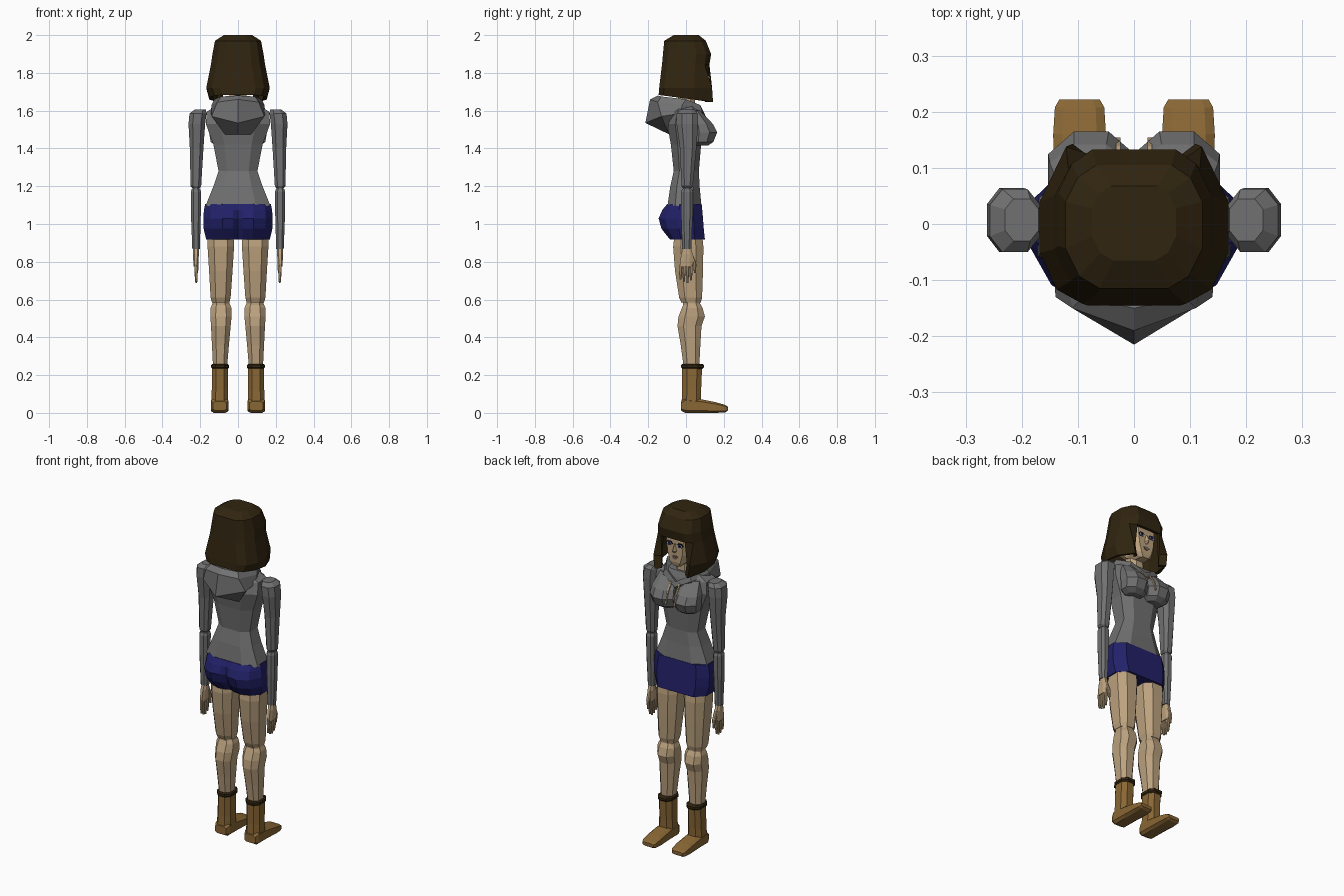
import bpy, bmesh, math

def mat(name, r, g, b):
    m = bpy.data.materials.new(name)
    m.diffuse_color = (r, g, b, 1)
    return m

HAIR = mat("dark_brown", 0.030, 0.018, 0.005)
GREY = mat("hoodie_grey", 0.165, 0.165, 0.165)
NAVY = mat("shorts_navy", 0.016, 0.015, 0.14)
SKIN = mat("skin", 0.50, 0.36, 0.21)
BOOT = mat("boot_tan", 0.25, 0.135, 0.035)
BLACK = mat("black", 0.006, 0.006, 0.006)
WHITE = mat("eye_white", 0.6, 0.6, 0.6)
BLUE = mat("iris_blue", 0.03, 0.03, 0.25)
LIPS = mat("lips", 0.17, 0.13, 0.10)

def finish(name, bm, m):
    bmesh.ops.recalc_face_normals(bm, faces=bm.faces)
    me = bpy.data.meshes.new(name)
    bm.to_mesh(me)
    bm.free()
    me.materials.append(m)
    ob = bpy.data.objects.new(name, me)
    bpy.context.collection.objects.link(ob)
    return ob

def loft(name, rings, m, caps=(True, True)):
    """Skin a list of closed rings of points."""
    bm = bmesh.new()
    vs = [[bm.verts.new(p) for p in r] for r in rings]
    n = len(vs[0])
    for a, b in zip(vs, vs[1:]):
        for i in range(n):
            j = (i + 1) % n
            bm.faces.new((a[i], a[j], b[j], b[i]))
    if caps[0]:
        bm.faces.new(vs[0])
    if caps[1]:
        bm.faces.new(vs[-1])
    return finish(name, bm, m)

def octagon(cx, cy, rx, ry, k=0.5):
    return [(cx + rx * a, cy + ry * b) for a, b in
            ((1, -k), (1, k), (k, 1), (-k, 1), (-1, k), (-1, -k), (-k, -1), (k, -1))]

def limb(name, rings, m, s=1, k=0.5):
    """Rings are (z, x centre, x radius, y back, y front); s flips the side."""
    return loft(name, [[(x, y, z) for x, y in
                octagon(s * cx, (yb + yf) / 2, rx, (yf - yb) / 2, k)]
                for z, cx, rx, yb, yf in rings], m)

def mirror(half):
    """Close a half loop whose first and last points lie on x = 0."""
    return half + [(-x, y, z) for x, y, z in half[-2:0:-1]]

def plate(name, x, z, w, h, y, m, n=6):
    """Thin flat polygon facing forward."""
    pts = [(x + w * math.cos(2 * math.pi * i / n), z + h * math.sin(2 * math.pi * i / n))
           for i in range(n)]
    return loft(name, [[(a, d, b) for a, b in pts] for d in (y - 0.002, y + 0.002)], m)

# Hair: tapered bob with fringe, open in front of the face
UPPER = [(0, -1), (.5, -1), (.8, -.8), (1, -.35), (1, .4), (.82, .8), (.55, 1), (0, 1)]
LOWER = [(0, -1), (.55, -1), (.82, -.82), (1, -.35), (1, .3), (.72, 1), (.5, .82), (0, .95)]
def hair_ring(z, w, yb, yf, prof, slant=0):
    pts = [(u * w, (yb + yf) / 2 + v * (yf - yb) / 2) for u, v in prof]
    return mirror([(x, y, z - slant * (y + .145)) for x, y in pts])
hair = loft("hair", [
    hair_ring(2.0, .075, -.065, .068, UPPER),
    hair_ring(1.97, .122, -.115, .105, UPPER),
    hair_ring(1.90, .135, -.122, .133, UPPER),
    hair_ring(1.845, .143, -.127, .124, UPPER),
    hair_ring(1.72, .168, -.142, .138, LOWER),
    hair_ring(1.683, .152, -.145, .143, LOWER, .13)], HAIR, (True, False))
bm = bmesh.new()
bm.from_mesh(hair.data)
gap = [f for f in bm.faces for c in [f.calc_center_median()]
       if abs(c.x) < .055 and c.y > .05 and c.z < 1.84]
bmesh.ops.delete(bm, geom=gap, context='FACES')
bm.to_mesh(hair.data)
bm.free()
sol = hair.modifiers.new("thickness", 'SOLIDIFY')
sol.thickness = .02
sol.offset = -1

# Head, neck and face
limb("head", [(1.675, 0, .028, .03, .098), (1.70, 0, .055, -.03, .105), (1.75, 0, .078, -.08, .105),
              (1.83, 0, .090, -.1, .105), (1.91, 0, .085, -.09, .09)], SKIN, k=.62)
limb("neck", [(1.57, 0, .05, -.045, .05), (1.72, 0, .043, -.04, .045)], SKIN)
loft("nose", [[(-.007, .1, 1.81), (.007, .1, 1.81), (0, .108, 1.812)],
              [(-.014, .1, 1.765), (.014, .1, 1.765), (0, .129, 1.772)],
              [(-.008, .1, 1.757), (.008, .1, 1.757), (0, .112, 1.757)]], SKIN)
plate("upper_lip", 0, 1.733, .022, .007, .106, LIPS)
plate("lower_lip", 0, 1.725, .016, .008, .107, LIPS)
for s in (-1, 1):
    plate("eyelash", s * .035, 1.808, .022, .014, .106, BLACK)
    plate("eye_white", s * .035, 1.805, .017, .010, .108, WHITE)
    plate("iris", s * .034, 1.806, .010, .010, .110, BLUE, 8)
    plate("pupil", s * .034, 1.806, .004, .004, .112, BLACK)

# Hoodie body
limb("hoodie_body", [(1.095, 0, .172, -.098, .082), (1.20, 0, .130, -.083, .072),
                     (1.28, 0, .103, -.065, .068), (1.42, 0, .130, -.08, .08),
                     (1.53, 0, .170, -.1, .09), (1.595, 0, .165, -.08, .075),
                     (1.63, 0, .105, -.06, .06)], GREY, k=.55)
for s in (-1, 1):
    limb("chest", [(1.415, s * .07, .045, .04, .115), (1.435, s * .075, .07, .03, .145),
                   (1.485, s * .076, .077, .03, .165), (1.53, s * .078, .072, .03, .142),
                   (1.60, s * .08, .05, .02, .075)], GREY, k=.4)

# Hood draped around the neck, hanging down the back
loft("hood", [mirror(h) for h in (
    [(0, -.09, 1.63), (.06, -.07, 1.63), (.08, 0, 1.62), (.055, .05, 1.60), (0, .07, 1.57)],
    [(0, -.15, 1.68), (.09, -.13, 1.675), (.125, 0, 1.66), (.08, .075, 1.63), (0, .1, 1.58)],
    [(0, -.19, 1.66), (.11, -.15, 1.645), (.14, -.02, 1.63), (.095, .085, 1.60), (0, .108, 1.55)],
    [(0, -.215, 1.535), (.14, -.13, 1.57), (.145, -.03, 1.585), (.095, .075, 1.57), (0, .09, 1.53)],
    [(0, -.09, 1.475), (.07, -.09, 1.475), (.1, -.02, 1.55), (.07, .05, 1.55), (0, .06, 1.52)])], GREY)
for s in (-1, 1):
    loft("drawstring", [[(s * .028 + a * .004, y + b * .004, z) for a, b in ((1, -1), (1, 1), (-1, 1), (-1, -1))]
                        for z, y in ((1.575, .098), (1.52, .135), (1.46, .15))], SKIN)

# Shorts with a crease at the back
def shorts_ring(z, w, yb, yf, crease):
    return mirror([(0, yb + crease, z), (w * .15, yb + crease * .3, z), (w * .45, yb, z), (w * .8, yb * .75, z),
                   (w, yb * .3, z), (w, yf * .45, z), (w * .7, yf, z), (0, yf, z)])
loft("shorts", [shorts_ring(*r) for r in (
    (1.105, .174, -.100, .083, 0), (1.075, .180, -.125, .086, .012), (1.03, .184, -.145, .090, .03),
    (.975, .182, -.130, .094, .035), (.918, .168, -.085, .100, .02))], NAVY)

for s in (-1, 1):
    # Arms
    limb("upper_arm", [(1.605, .200, .030, -.030, .045), (1.585, .212, .045, -.05, .062),
                       (1.53, .218, .044, -.05, .064), (1.40, .219, .036, -.032, .055),
                       (1.20, .223, .028, -.024, .036), (1.19, .223, .02, -.018, .03)], GREY, s)
    limb("elbow", [(1.21, .223, .018, -.015, .027), (1.17, .223, .018, -.015, .027)], GREY, s)
    limb("forearm", [(1.185, .223, .022, -.02, .032), (1.17, .223, .027, -.026, .038),
                     (1.05, .223, .026, -.026, .036), (.868, .222, .020, -.02, .028)], GREY, s)
    # Hands
    limb("palm", [(.875, .222, .015, -.014, .024), (.84, .223, .016, -.026, .036),
                  (.775, .223, .012, -.034, .036)], SKIN, s)
    for i, (y, tip) in enumerate(((-.027, .705), (-.009, .692), (.010, .688), (.028, .70))):
        limb("finger", [(.785, .223, .009, y - .008, y + .008), (.735, .222, .008, y - .009, y + .006),
                        (tip, .221, .005, y - .007, y + .002)], SKIN, s)
    limb("thumb", [(.84, .221, .010, .022, .036), (.79, .219, .010, .038, .055),
                   (.74, .217, .006, .042, .053)], SKIN, s)
    # Legs
    limb("thigh", [(.95, .092, .068, -.06, .085), (.88, .091, .070, -.068, .092),
                   (.75, .091, .062, -.058, .090), (.61, .092, .053, -.036, .085),
                   (.585, .092, .046, -.025, .078)], SKIN, s)
    limb("knee", [(.60, .091, .045, -.015, .075), (.56, .091, .045, -.015, .075)], SKIN, s)
    limb("calf", [(.578, .090, .046, -.012, .075), (.555, .090, .055, -.022, .088),
                  (.51, .090, .056, -.040, .100), (.46, .091, .052, -.045, .082),
                  (.36, .093, .045, -.028, .076), (.24, .095, .037, -.012, .070)], SKIN, s)
    # Boots
    limb("boot_cuff", [(.232, .095, .040, -.018, .085), (.240, .095, .047, -.026, .094),
                       (.254, .095, .047, -.026, .094), (.260, .095, .040, -.018, .085)], HAIR, s)
    limb("boot_shaft", [(.240, .095, .042, -.02, .085), (.12, .096, .043, -.02, .08),
                        (.04, .097, .046, -.024, .08)], BOOT, s)
    loft("boot_foot", [[(x, y, z) for x, z in octagon(s * .097, (a + b) / 2, rx, (b - a) / 2, .65)]
                       for y, rx, a, b in ((-.026, .036, .012, .06), (-.005, .046, 0, .08), (.08, .046, 0, .072),
                                           (.16, .047, 0, .056), (.208, .044, .003, .042), (.222, .036, .012, .032))],
         BOOT, s and (True, True))
